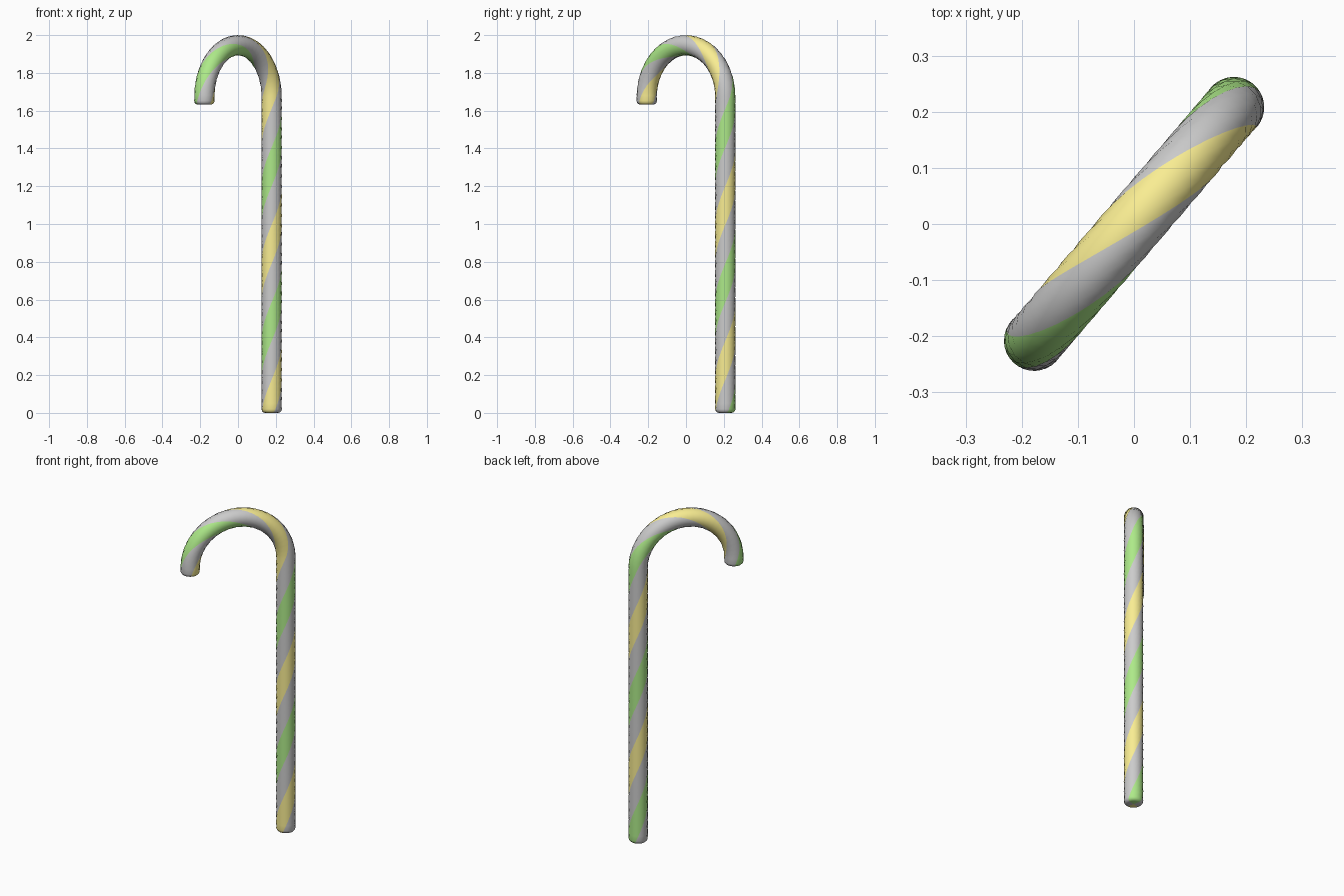
import bpy, bmesh, math
from mathutils import Vector

if "Cube" in bpy.data.objects:
    bpy.data.objects.remove(bpy.data.objects["Cube"])

R = 0.054                      # tube radius
STEM = Vector((0.178, 0.208, 0))
HOOK = STEM.length             # hook radius
TOP = 2.0 - R - HOOK           # height where the bend starts
ARC = math.pi * HOOK
TAIL = TOP - 1.632             # short straight end of the hook
TOTAL = TOP + ARC + TAIL
PITCH = 0.82                   # length of one full stripe turn
SIDES, RINGS = 16, 84
U = STEM.normalized()
Z = Vector((0, 0, 1))
B = Z.cross(U)
BASE = math.atan2(U.y, U.x)


def frame(s):
    """Centre and outward normal at length s along the cane."""
    if s < TOP:
        return STEM + Z * s, U
    if s < TOP + ARC:
        a = (s - TOP) / HOOK
        n = U * math.cos(a) + Z * math.sin(a)
        return Z * TOP + n * HOOK, n
    return -STEM + Z * (TOP - (s - TOP - ARC)), -U


def material(name, rgb):
    m = bpy.data.materials.new(name)
    m.diffuse_color = (*rgb, 1)
    m.use_nodes = True
    m.node_tree.nodes["Principled BSDF"].inputs["Base Color"].default_value = m.diffuse_color
    return m


# rounded ends plus evenly spaced rings
cap = [(0, R - 0.020), (0.0025, R - 0.010), (0.010, R - 0.0027), (0.020, R)]
rings = cap[:]
rings += [(0.02 + (TOTAL - 0.04) * i / RINGS, R) for i in range(1, RINGS)]
rings += [(TOTAL - s, r) for s, r in reversed(cap)]

# twisted tube: the face columns follow the stripes
bm = bmesh.new()
loops = []
for s, r in rings:
    c, n = frame(s)
    # start edge of the green stripe at this length
    start = -math.pi / 2 + 2 * math.pi * (s - 0.483) / PITCH - math.pi / 4 - BASE
    loop = []
    for k in range(SIDES):
        a = start + 2 * math.pi * k / SIDES
        loop.append(bm.verts.new(c + (n * math.cos(a) + B * math.sin(a)) * r))
    loops.append(loop)

# stripe order around the tube: green, white, yellow, white
stripe = [1, 0, 2, 0]
for k in range(SIDES):
    j = (k + 1) % SIDES
    mat = stripe[k * 4 // SIDES]
    for lo, hi in zip(loops, loops[1:]):
        bm.faces.new((lo[k], lo[j], hi[j], hi[k])).material_index = mat

# flat end caps, striped to the centre
for loop, s in ((loops[0], 0), (loops[-1], TOTAL)):
    mid = bm.verts.new(frame(s)[0])
    for k in range(SIDES):
        f = bm.faces.new((mid, loop[k], loop[(k + 1) % SIDES]))
        f.material_index = stripe[k * 4 // SIDES]
bmesh.ops.recalc_face_normals(bm, faces=bm.faces)

mesh = bpy.data.meshes.new("candy_cane")
bm.to_mesh(mesh)
bm.free()
mesh.materials.append(material("white", (0.8, 0.8, 0.8)))
mesh.materials.append(material("green", (0.42, 0.82, 0.25)))
mesh.materials.append(material("yellow", (0.95, 0.85, 0.29)))
mesh.shade_smooth()
cane = bpy.data.objects.new("candy_cane", mesh)
bpy.context.collection.objects.link(cane)
